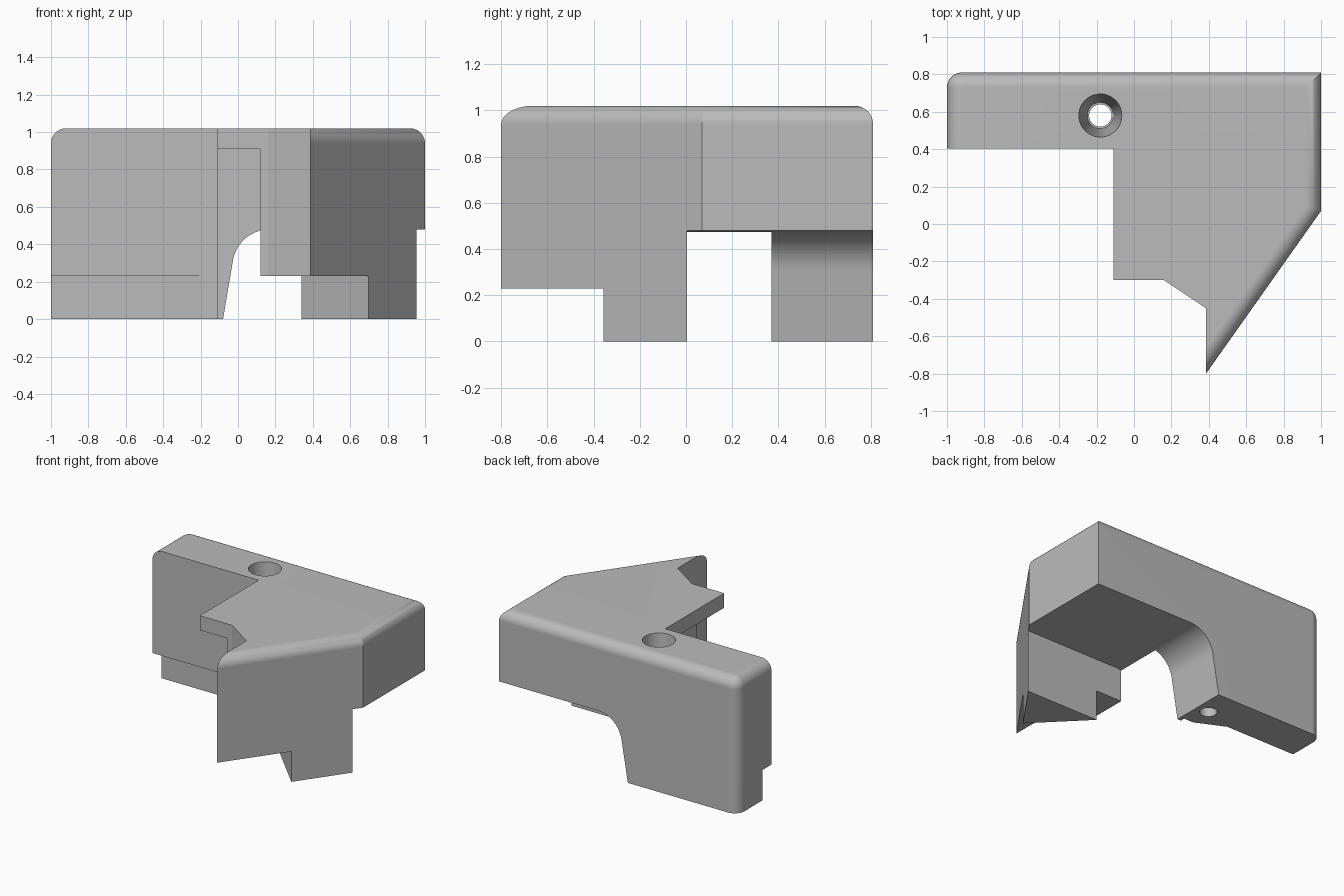
import bpy, bmesh
from math import cos, sin, radians
from mathutils import Vector

old = bpy.data.objects.get("Cube")
if old:
    bpy.data.objects.remove(old, do_unlink=True)

TOP = 1.02
FILLET = 0.08

grey = bpy.data.materials.new("plain_grey")
grey.use_nodes = True
colour = (0.5, 0.5, 0.5, 1)
grey.diffuse_color = colour
grey.node_tree.nodes["Principled BSDF"].inputs["Base Color"].default_value = colour


def prism(name, points, low, high, axis="z", bevel_rule=None):
    """Extrude a 2D outline along z, or an x-z outline along y."""
    bm = bmesh.new()
    place = (lambda p, h: (p[0], p[1], h)) if axis == "z" else (lambda p, h: (p[0], h, p[1]))
    base = bm.faces.new([bm.verts.new(place(p, low)) for p in points])
    moved = bmesh.ops.extrude_face_region(bm, geom=[base])["geom"]
    verts = [g for g in moved if isinstance(g, bmesh.types.BMVert)]
    shift = Vector(place((0, 0), high - low))
    bmesh.ops.translate(bm, verts=verts, vec=shift)
    bmesh.ops.recalc_face_normals(bm, faces=bm.faces)
    if bevel_rule:
        edges = [e for e in bm.edges if bevel_rule(*[v.co for v in e.verts])]
        bmesh.ops.bevel(bm, geom=edges, offset=FILLET, offset_type="OFFSET",
                        segments=8, profile=0.5, affect="EDGES")
    mesh = bpy.data.meshes.new(name)
    bm.to_mesh(mesh)
    bm.free()
    mesh.materials.append(grey)
    obj = bpy.data.objects.new(name, mesh)
    bpy.context.collection.objects.link(obj)
    return obj


def cone_cutter(name, r_low, r_high, low, high):
    bpy.ops.mesh.primitive_cone_add(vertices=48, radius1=r_low, radius2=r_high,
                                    depth=high - low,
                                    location=(-0.18, 0.58, (low + high) / 2))
    obj = bpy.context.object
    obj.name = name
    obj.data.materials.append(grey)
    return obj


def rounded(a, b):
    """Outer top edges and the back corner of the long arm."""
    mid = (a + b) / 2
    outer = mid.y > 0.8 or mid.x > 0.65 or mid.x < -0.99
    if a.z > TOP - 0.01 and b.z > TOP - 0.01:
        return outer
    return mid.x < -0.99 and mid.y > 0.8 and abs(a.z - b.z) > 0.5


# Main body from its plan outline
outline = [(-1, 0.81), (-1, 0.405), (-0.11, 0.405), (-0.11, -0.3), (0.16, -0.3),
           (0.385, -0.45), (0.385, -0.8), (1, 0.07), (1, 0.81)]
body = prism("bracket_body", outline, 0, TOP, bevel_rule=rounded)

# Arch through the back wall, running on as the raised underside
arc = [(0.17 + 0.2 * cos(radians(a)), 0.28 + 0.2 * sin(radians(a)))
       for a in range(170, 89, -8)]
arch = [(-0.097, -0.1), (-0.08, 0)] + arc + [(0.17, 0.48), (1.2, 0.48), (1.2, -0.1)]

cutters = [
    # Space under the thin top lip
    prism("lip_cavity_cutter", [(-0.3, -0.5), (0.12, -0.5), (0.12, 0.37), (-0.3, 0.37)],
          -0.1, 0.91),
    prism("arch_cutter", arch, 0.005, 1, axis="y"),
    # Leaves a triangular foot below the front body
    prism("foot_cutter", [(0, 0.1), (0.246, 0.1), (0.34, 0.005), (0.7, -0.36),
                          (0.9, -0.563), (0.9, -1), (0, -1)], -0.1, 0.23),
    # Recess along the base of the long arm
    prism("arm_recess_cutter", [(-1.1, 0.51), (-0.41, 0.51), (-0.19, 0.405),
                                (-0.15, 0.385), (-0.15, 0.3), (-1.1, 0.3)], -0.1, 0.23),
    # Tapered screw hole
    cone_cutter("screw_taper_cutter", 0.07, 0.115, 0.2, TOP + 0.002),
    cone_cutter("screw_bore_cutter", 0.06, 0.06, -0.1, 0.5),
]

bpy.ops.object.select_all(action="DESELECT")
bpy.context.view_layer.objects.active = body
body.select_set(True)
for cutter in cutters:
    mod = body.modifiers.new(cutter.name, "BOOLEAN")
    mod.operation = "DIFFERENCE"
    mod.solver = "EXACT"
    mod.object = cutter
    bpy.ops.object.modifier_apply(modifier=mod.name)
    bpy.data.objects.remove(cutter, do_unlink=True)

bpy.ops.object.shade_smooth_by_angle(angle=radians(25))
normals = body.modifiers.new("flat_face_normals", "WEIGHTED_NORMAL")
normals.keep_sharp = True
